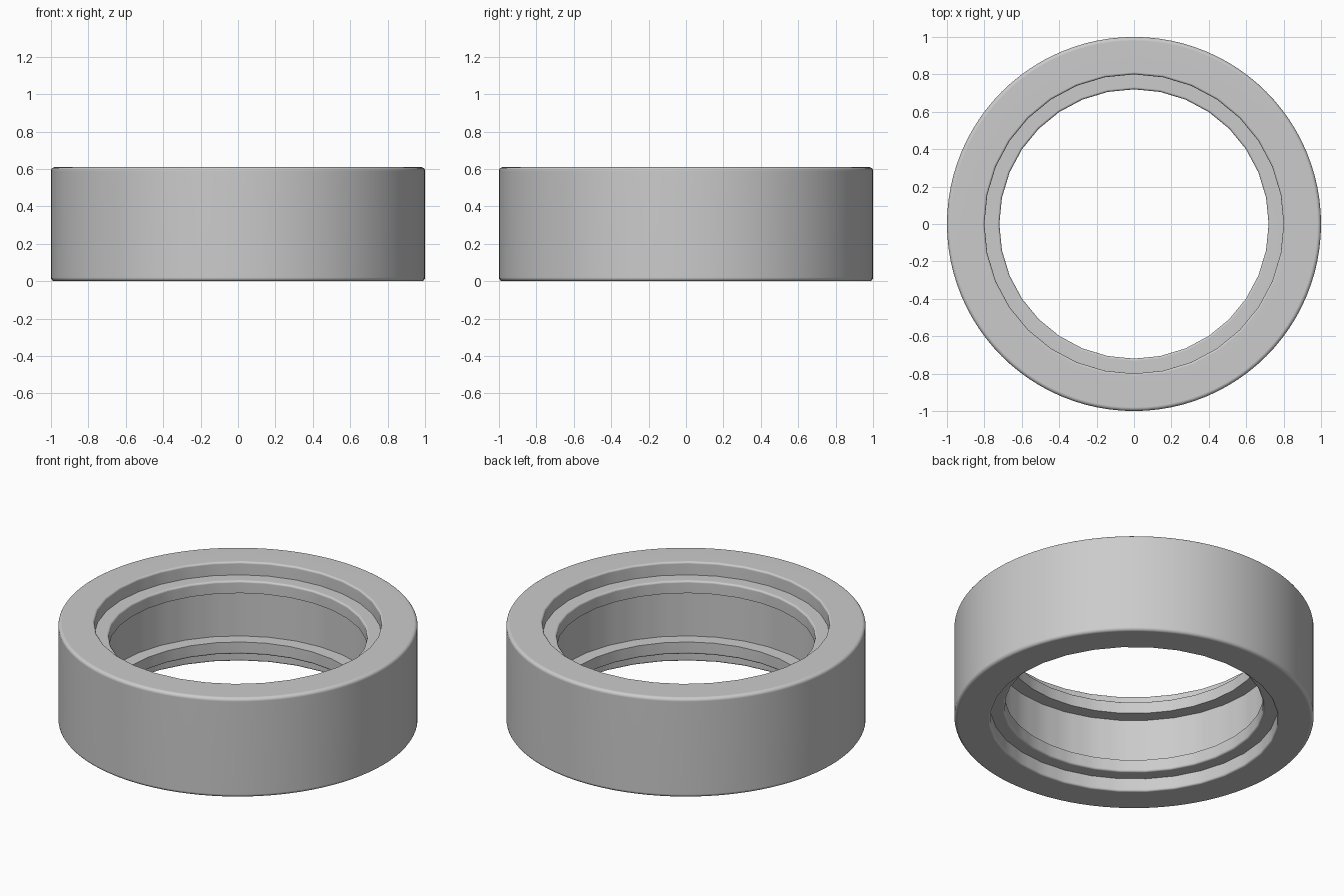
import bpy, bmesh, math
from mathutils import Vector

if "Cube" in bpy.data.objects:
    bpy.data.objects.remove(bpy.data.objects["Cube"], do_unlink=True)

HEIGHT = 0.61
SEGMENTS = 96      # outer wall
FACETS = 32        # coarser facets of the bore


def fillet(points, steps=4):
    """Replace each square corner that has a radius with an arc."""
    result = []
    for i, (r, z, radius) in enumerate(points):
        p = Vector((r, z))
        if not radius:
            result.append(p)
            continue
        before = Vector(points[i - 1][:2])
        after = Vector(points[(i + 1) % len(points)][:2])
        a, b = (before - p).normalized(), (after - p).normalized()
        centre = p + (a + b) * radius
        for s in range(steps + 1):
            t = s / steps * math.pi / 2
            result.append(centre - radius * (b * math.cos(t) + a * math.sin(t)))
    return result


def ring_point(p, step):
    """Place a profile point around the axis, keeping the bore faceted."""
    angle = 2 * math.pi * step / SEGMENTS
    r = p.x
    if r < 0.9:
        half = math.pi / FACETS
        r *= math.cos(half) / math.cos(angle % (2 * half) - half)
    return (r * math.cos(angle), r * math.sin(angle), p.y)


# Upper half of the section: radius, height, corner rounding
upper = [
    (1.00, HEIGHT, 0.02),      # outer rim
    (0.80, HEIGHT, 0.012),     # recess rim
    (0.80, 0.53, 0),           # recess floor
    (0.72, 0.53, 0.012),       # lip
    (0.72, 0.455, 0),
    (0.80, 0.455, 0),          # inner groove
]
lower = [(r, HEIGHT - z, f) for r, z, f in reversed(upper)]
section = fillet(upper + lower)

# Revolve the section into a ring
bm = bmesh.new()
rings = [[bm.verts.new(ring_point(p, s)) for p in section] for s in range(SEGMENTS)]
count = len(section)
for s in range(SEGMENTS):
    here, there = rings[s], rings[(s + 1) % SEGMENTS]
    for i in range(count):
        j = (i + 1) % count
        bm.faces.new((here[i], there[i], there[j], here[j]))
bmesh.ops.recalc_face_normals(bm, faces=bm.faces)
mesh = bpy.data.meshes.new("grooved_ring")
bm.to_mesh(mesh)
bm.free()

ring = bpy.data.objects.new("grooved_ring", mesh)
bpy.context.collection.objects.link(ring)

# Plain grey
grey = bpy.data.materials.new("grey")
grey.use_nodes = True
colour = (0.6, 0.6, 0.6, 1)
grey.diffuse_color = colour
grey.node_tree.nodes["Principled BSDF"].inputs["Base Color"].default_value = colour
mesh.materials.append(grey)

# Smooth walls with crisp steps and flat end faces
bpy.ops.object.select_all(action='DESELECT')
ring.select_set(True)
bpy.context.view_layer.objects.active = ring
bpy.ops.object.shade_smooth_by_angle(angle=math.radians(35))
weighted = ring.modifiers.new("flat_faces", 'WEIGHTED_NORMAL')
weighted.keep_sharp = True
